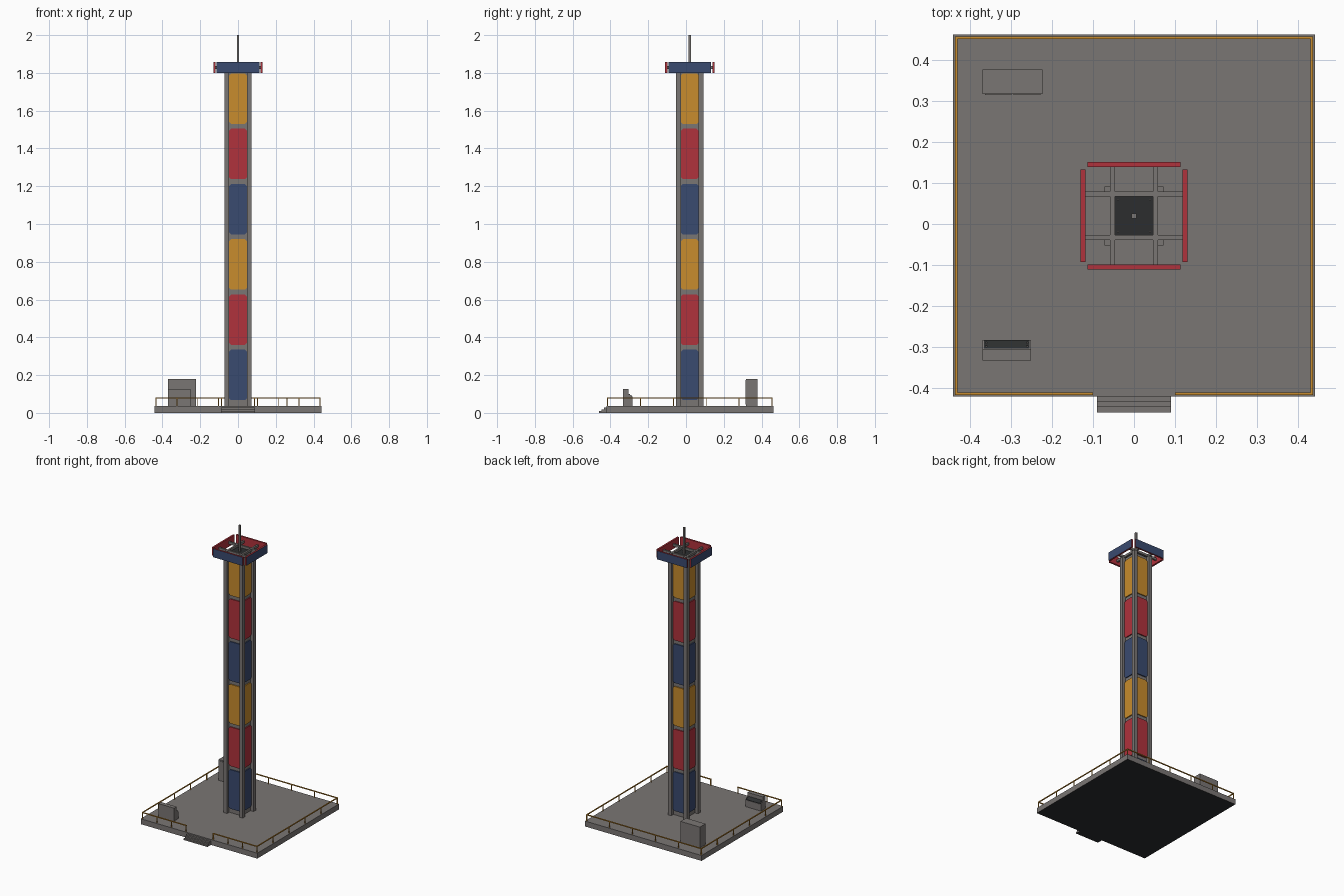
import bpy, bmesh, math
from mathutils import Matrix, Vector

if "Cube" in bpy.data.objects:
    bpy.data.objects.remove(bpy.data.objects["Cube"])


def mat(name, r, g, b):
    m = bpy.data.materials.new(name)
    m.diffuse_color = (r, g, b, 1)
    m.use_nodes = True
    m.node_tree.nodes["Principled BSDF"].inputs["Base Color"].default_value = m.diffuse_color
    return m


GREY = mat("warm_grey", .195, .181, .174)
DARK = mat("charcoal", .025, .027, .028)
RED = mat("red", .434, .032, .045)
BLUE = mat("blue", .042, .069, .162)
ORANGE = mat("orange", .578, .262, .026)
CY = 0.02          # tower centre in y
DECK = 0.037       # deck height


def finish(name, bm, mats, rule=None):
    bmesh.ops.recalc_face_normals(bm, faces=bm.faces)
    bm.normal_update()
    if rule:
        for f in bm.faces:
            f.material_index = rule(f)
    me = bpy.data.meshes.new(name)
    bm.to_mesh(me)
    bm.free()
    for m in mats:
        me.materials.append(m)
    ob = bpy.data.objects.new(name, me)
    bpy.context.collection.objects.link(ob)
    return ob


def add_box(bm, x0, x1, y0, y1, z0, z1):
    M = Matrix.Translation(((x0 + x1) / 2, (y0 + y1) / 2, (z0 + z1) / 2))
    S = Matrix.Diagonal((abs(x1 - x0), abs(y1 - y0), abs(z1 - z0), 1))
    bmesh.ops.create_cube(bm, size=1, matrix=M @ S)


def box(name, m, *b):
    bm = bmesh.new()
    add_box(bm, *b)
    return finish(name, bm, [m])


def add_prism(bm, pts, vec):
    f = bm.faces.new([bm.verts.new(p) for p in pts])
    r = bmesh.ops.extrude_face_region(bm, geom=[f])
    bmesh.ops.translate(bm, vec=vec, verts=[v for v in r['geom'] if isinstance(v, bmesh.types.BMVert)])


def side_matrix(k):
    # places a front-facing part on one of the four tower sides
    return Matrix.Translation((0, CY, 0)) @ Matrix.Rotation(k * math.pi / 2, 4, 'Z')


# deck, dark underneath
bm = bmesh.new()
add_box(bm, -.442, .442, -.422, .463, 0, DECK)
finish("deck", bm, [GREY, DARK], lambda f: 1 if f.normal.z < -.5 else 0)

# entry steps
bm = bmesh.new()
for i in range(3):
    add_box(bm, -.09, .09, -.46 + i * .0125, -.42, 0, .0095 * (i + 1))
finish("entry_steps", bm, [GREY, DARK], lambda f: 1 if f.normal.z < -.5 else 0)

# railing: each run has a top rail and evenly spaced posts
X, Y0, Y1, T = .434, -.415, .455, .003
runs = {"left_railing": ((-X, Y0), (-X, Y1), 5), "right_railing": ((X, Y0), (X, Y1), 5),
        "back_railing": ((-X, Y1), (X, Y1), 5),
        "front_left_railing": ((-X, Y0), (-.103, Y0), 3),
        "front_right_railing": ((.103, Y0), (X, Y0), 3)}
for name, (a, b, n) in runs.items():
    bm = bmesh.new()
    add_box(bm, a[0] - T, b[0] + T, a[1] - T, b[1] + T, .076, .082)
    for i in range(n + 1):
        p = Vector(a).lerp(Vector(b), i / n)
        add_box(bm, p.x - T * .8, p.x + T * .8, p.y - T * .8, p.y + T * .8, DECK, .077)
    finish(name, bm, [ORANGE])

# tower core and corner columns
box("tower_core", GREY, -.048, .048, CY - .048, CY + .048, DECK, 1.815)
box("core_cap", DARK, -.047, .047, CY - .047, CY + .047, 1.815, 1.82)
for sx in (-1, 1):
    for sy in (-1, 1):
        c = (sx * .0595, CY + sy * .0595)
        box("corner_column", GREY, c[0] - .0125, c[0] + .0125, c[1] - .0125, c[1] + .0125, DECK, 1.82)
        b = (sx * .039, CY + sy * .039)
        box("cap_bolt", GREY, b[0] - .002, b[0] + .002, b[1] - .002, b[1] + .002, 1.82, 1.824)

# coloured panels with clipped corners on all four sides
W, C = .049, .013
for i in range(6):
    z0 = .067 + i * .2925
    z1 = z0 + .268
    bm = bmesh.new()
    for k in range(4):
        M = side_matrix(k)
        prof = [(-W + C, z0), (W - C, z0), (W, z0 + C), (W, z1 - C),
                (W - C, z1), (-W + C, z1), (-W, z1 - C), (-W, z0 + C)]
        add_prism(bm, [M @ Vector((x, -.047, z)) for x, z in prof],
                  M.to_3x3() @ Vector((0, -.008, 0)))
    finish("tower_panels_%d" % (i + 1), bm, [(BLUE, RED, ORANGE)[i % 3]])

# crossing roof beams that carry the crown boards
for s in (-1, 1):
    box("roof_beam_x", GREY, -.121, .121, CY + s * .053 - .006, CY + s * .053 + .006, 1.82, 1.836)
    box("roof_beam_y", GREY, s * .053 - .006, s * .053 + .006, CY - .121, CY + .121, 1.82, 1.8355)

# crown boards: red, with a blue outer face
for k in range(4):
    M = side_matrix(k)
    out = M.to_3x3() @ Vector((0, -1, 0))
    bm = bmesh.new()
    add_box(bm, -.113, .113, -.131, -.119, 1.8, 1.858)
    bm.transform(M)
    finish("crown_board", bm, [RED, BLUE], lambda f: 1 if f.normal.dot(out) > .9 else 0)

# mast
box("mast", GREY, -.006, .006, CY - .006, CY + .006, 1.82, 2.0)

# equipment cabinet with two doors
box("cabinet", GREY, -.37, -.223, .318, .378, DECK, .18)
for x in (-.364, -.294):
    box("cabinet_door", GREY, x, x + .065, .3155, .319, .045, .173)

# control console, operated from behind
bm = bmesh.new()
prof = [(-.333, DECK), (-.283, DECK), (-.283, .083), (-.305, .1), (-.305, .126), (-.333, .126)]
add_prism(bm, [(-.37, y, z) for y, z in prof], (.118, 0, 0))
finish("control_console", bm, [GREY])
bm = bmesh.new()
prof = [(-.284, .083), (-.304, .0985), (-.304, .102), (-.284, .0865)]
add_prism(bm, [(-.367, y, z) for y, z in prof], (.112, 0, 0))
finish("control_panel", bm, [DARK])
for x in (-.361, -.261):
    for y, z in ((-.29, .0915), (-.299, .0985)):
        box("console_button", GREY, x - .002, x + .002, y - .002, y + .002, z - .004, z + .002)
